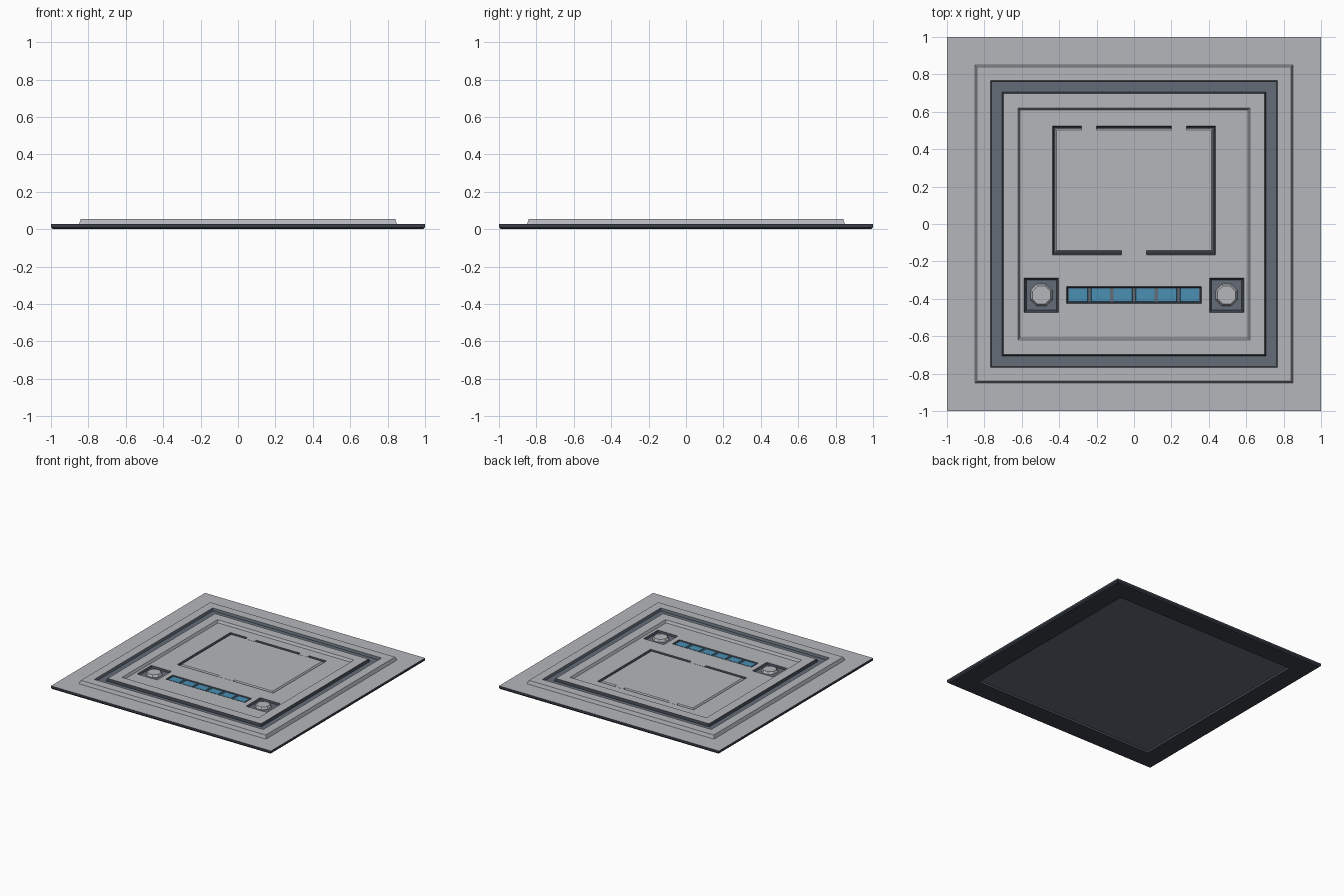
import bpy
import bmesh
import math

cube = bpy.data.objects.get("Cube")
if cube:
    bpy.data.objects.remove(cube, do_unlink=True)


def material(name, rgb):
    # sRGB to linear
    lin = [((c + 0.055) / 1.055) ** 2.4 for c in rgb]
    m = bpy.data.materials.new(name)
    m.use_nodes = True
    m.diffuse_color = (*lin, 1)
    m.node_tree.nodes["Principled BSDF"].inputs["Base Color"].default_value = (*lin, 1)
    return m


GREY, STEEL, DARK, BLUE = range(4)
MATS = [
    material("light_grey", (0.71, 0.715, 0.735)),
    material("steel_blue_grey", (0.39, 0.425, 0.47)),
    material("dark_trim", (0.23, 0.255, 0.29)),
    material("blue_light", (0.29, 0.56, 0.70)),
]


def finish(name, bm):
    mesh = bpy.data.meshes.new(name)
    bm.to_mesh(mesh)
    bm.free()
    for m in MATS:
        mesh.materials.append(m)
    obj = bpy.data.objects.new(name, mesh)
    bpy.context.collection.objects.link(obj)
    return obj


def loft(name, centre, rings, start=None, end=None):
    """Nested rectangles (half x, half y, z, material of the band leading to it)."""
    bm = bmesh.new()
    cx, cy = centre
    corners = [(-1, -1), (1, -1), (1, 1), (-1, 1)]
    loops = [[bm.verts.new((cx + sx * hx, cy + sy * hy, z)) for sx, sy in corners]
             for hx, hy, z, _ in rings]
    for a, b, ring in zip(loops, loops[1:], rings[1:]):
        for i in range(4):
            j = (i + 1) % 4
            bm.faces.new((a[i], a[j], b[j], b[i])).material_index = ring[3]
    if start is not None:
        bm.faces.new(loops[0][::-1]).material_index = start
    if end is not None:
        bm.faces.new(loops[-1]).material_index = end
    return finish(name, bm)


def box(name, x, y, hx, hy, z0, z1, mat, inset=0.0):
    loft(name, (x, y), [(hx, hy, z0, mat), (hx - inset, hy - inset, z1, mat)], mat, mat)


FLOOR = 0.035   # inner deck height
TOP = 0.055     # raised frame height
DEEP = 0.023    # floor of the small recesses

# Slab, raised frame and channel, as one stepped section from underside to deck
section = [
    (0.82, 0.008, STEEL), (0.83, 0.0, STEEL), (0.99, 0.0, DARK), (1.0, 0.01, DARK),
    (1.0, 0.028, DARK), (0.85, 0.028, GREY), (0.84, TOP, GREY), (0.768, TOP, GREY),
    (0.762, FLOOR, STEEL), (0.706, FLOOR, STEEL), (0.697, TOP, DARK),
    (0.62, TOP, GREY), (0.61, FLOOR, GREY),
]
loft("panel_frame", (0, 0), [(h, h, z, m) for h, z, m in section], start=STEEL)

# Recess layout: centre x, centre y, half x, half y
hatch = (0.0, 0.18, 0.437, 0.345)
strip = (0.0, -0.38, 0.36, 0.045)
sockets = [(s * 0.495, -0.38, 0.092, 0.092) for s in (-1, 1)]
holes = [hatch, strip] + sockets

# Inner deck with openings for the recesses
xs = sorted({-0.61, 0.61} | {round(h[0] + s * h[2], 4) for h in holes for s in (-1, 1)})
ys = sorted({-0.61, 0.61} | {round(h[1] + s * h[3], 4) for h in holes for s in (-1, 1)})
bm = bmesh.new()
grid = [[bm.verts.new((x, y, FLOOR)) for x in xs] for y in ys]
for j in range(len(ys) - 1):
    for i in range(len(xs) - 1):
        mx, my = (xs[i] + xs[i + 1]) / 2, (ys[j] + ys[j + 1]) / 2
        if not any(abs(mx - x) < hx and abs(my - y) < hy for x, y, hx, hy in holes):
            bm.faces.new((grid[j][i], grid[j][i + 1], grid[j + 1][i + 1], grid[j + 1][i]))
finish("inner_deck", bm)

# Hatch: dark gap around a bevelled cover
x, y, hx, hy = hatch
gap = [(0, FLOOR, DARK), (0.009, DEEP, DARK), (0.014, DEEP, STEEL), (0.023, FLOOR, GREY)]
loft("hatch", (x, y), [(hx - d, hy - d, z, m) for d, z, m in gap], end=GREY)

# Hinges and latch bridging the gap
for side, label in ((1, "left"), (-1, "right")):
    box("hinge_" + label, side * 0.24, 0.512, 0.04, 0.017, DEEP, FLOOR + 0.001, GREY)
box("latch", 0, -0.153, 0.068, 0.013, DEEP, FLOOR + 0.001, GREY)

# Light strip: recess and six lenses
x, y, hx, hy = strip
loft("light_strip_recess", (x, y),
     [(hx, hy, FLOOR, DARK), (hx - 0.008, hy - 0.008, DEEP, DARK)], end=STEEL)
for i in range(6):
    box(f"light_lens_{i + 1}", (i - 2.5) * 0.119, y, 0.051, 0.036, DEEP, 0.031, BLUE, 0.002)

# Sockets with octagonal knobs
for (x, y, hx, hy), label in zip(sockets, ("right", "left")):
    loft("socket_" + label, (x, y),
         [(hx, hy, FLOOR, DARK), (hx - 0.012, hy - 0.012, DEEP, DARK)], end=STEEL)
    bpy.ops.mesh.primitive_cone_add(vertices=8, radius1=0.064, radius2=0.053, depth=0.018,
                                    location=(x, y, DEEP + 0.009),
                                    rotation=(0, 0, math.pi / 8))
    knob = bpy.context.object
    knob.name = "knob_" + label
    knob.data.materials.append(MATS[GREY])
